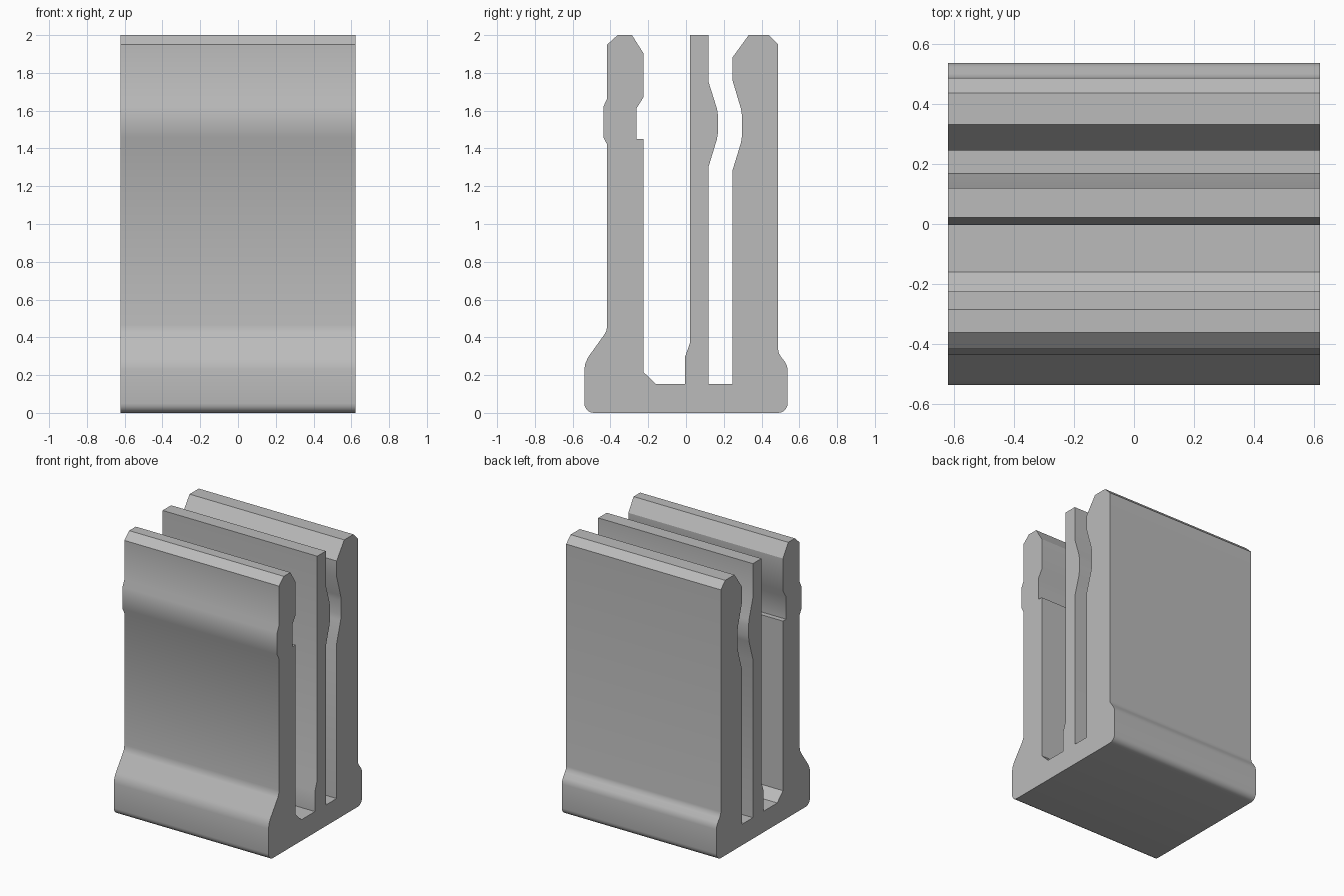
import bpy
import bmesh
from math import radians, sin, cos

cube = bpy.data.objects.get("Cube")
if cube:
    bpy.data.objects.remove(cube, do_unlink=True)

HALF_LENGTH = 0.622

grey = bpy.data.materials.new("light grey")
grey.use_nodes = True
colour = (0.5, 0.5, 0.5, 1.0)
grey.diffuse_color = colour
grey.node_tree.nodes["Principled BSDF"].inputs["Base Color"].default_value = colour


def arc(y, z, radius, start, end, steps=5):
    """Points on a rounded corner, angles in degrees."""
    angles = [radians(start + (end - start) * i / steps) for i in range(steps + 1)]
    return [(y + radius * cos(a), z + radius * sin(a)) for a in angles]


# Cross-section (y, z), clockwise from the rounded lower front corner
base_front = arc(-0.488, 0.05, 0.05, 270, 180) + [
    (-0.538, 0.23), (-0.533, 0.262), (-0.518, 0.295),
    (-0.432, 0.415), (-0.421, 0.437), (-0.417, 0.465)]
front_wall_outside = [(-0.417, 1.42), (-0.438, 1.46), (-0.438, 1.62), (-0.417, 1.665)]
front_wall_top = [(-0.417, 1.95), (-0.362, 2.0), (-0.286, 2.0), (-0.226, 1.905)]
front_wall_notch = [(-0.226, 1.67), (-0.262, 1.612), (-0.262, 1.45), (-0.226, 1.45)]
wide_slot = [(-0.226, 0.217), (-0.16, 0.153), (-0.004, 0.153), (-0.004, 0.30), (0.022, 0.372)]
middle_wall = [(0.022, 2.0), (0.12, 2.0), (0.12, 1.75),
               (0.164, 1.61), (0.17, 1.57), (0.17, 1.49), (0.164, 1.45), (0.12, 1.305)]
narrow_slot = [(0.12, 0.153), (0.245, 0.153)]
back_wall_inside = [(0.245, 1.28), (0.291, 1.43), (0.297, 1.47),
                    (0.297, 1.57), (0.291, 1.61), (0.245, 1.765)]
back_wall_top = [(0.245, 1.88), (0.332, 2.0), (0.438, 2.0), (0.488, 1.95)]
base_back = [(0.488, 0.335), (0.492, 0.315), (0.503, 0.297),
             (0.525, 0.268), (0.535, 0.247), (0.538, 0.225)] + arc(0.488, 0.05, 0.05, 0, -90)

profile = (base_front + front_wall_outside + front_wall_top + front_wall_notch + wide_slot
           + middle_wall + narrow_slot + back_wall_inside + back_wall_top + base_back)

# Extrude the section along x
bm = bmesh.new()
section = bm.faces.new([bm.verts.new((-HALF_LENGTH, y, z)) for y, z in profile])
extruded = bmesh.ops.extrude_face_region(bm, geom=[section], use_keep_orig=True)
moved = [v for v in extruded["geom"] if isinstance(v, bmesh.types.BMVert)]
bmesh.ops.translate(bm, verts=moved, vec=(2 * HALF_LENGTH, 0, 0))
bmesh.ops.recalc_face_normals(bm, faces=bm.faces)
mesh = bpy.data.meshes.new("slotted_rail")
bm.to_mesh(mesh)
bm.free()
mesh.materials.append(grey)

rail = bpy.data.objects.new("slotted_rail", mesh)
bpy.context.collection.objects.link(rail)

# Smooth the gentle bends, keep the chamfers and ends crisp
bpy.ops.object.select_all(action="DESELECT")
rail.select_set(True)
bpy.context.view_layer.objects.active = rail
bpy.ops.object.shade_smooth_by_angle(angle=radians(32))
